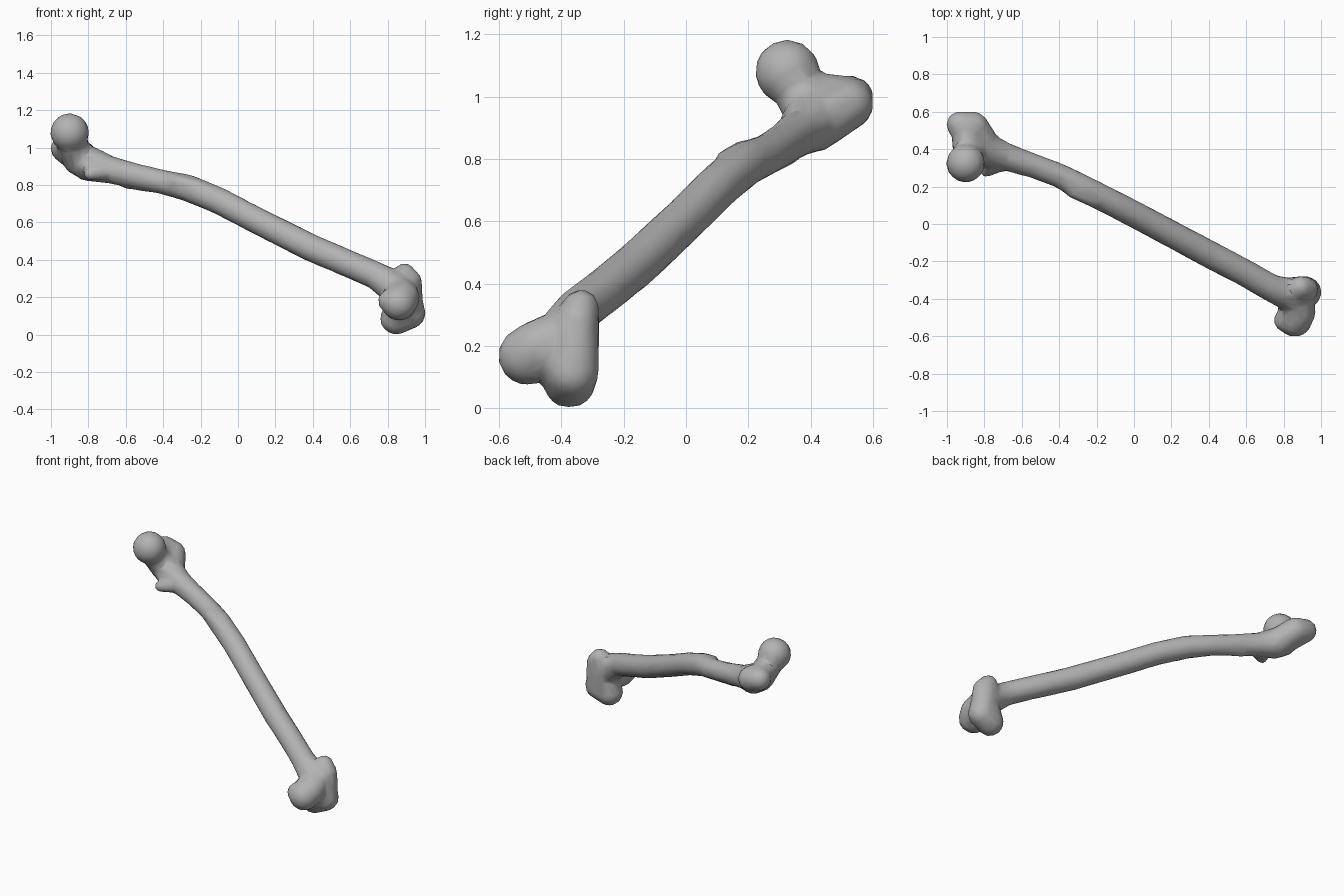
import bpy
import bmesh
import math
from mathutils import Matrix

cube = bpy.data.objects.get("Cube")
if cube:
    bpy.data.objects.remove(cube, do_unlink=True)

bone_grey = bpy.data.materials.new("bone_grey")
bone_grey.use_nodes = True
bone_grey.diffuse_color = (0.45, 0.45, 0.45, 1)
bsdf = bone_grey.node_tree.nodes["Principled BSDF"]
bsdf.inputs["Base Color"].default_value = (0.45, 0.45, 0.45, 1)
bsdf.inputs["Roughness"].default_value = 0.7

bm = bmesh.new()


def lobe(*balls):
    """Add one closed convex lump wrapped around balls given as (x, y, z, radius)."""
    part = bmesh.new()
    for x, y, z, r in balls:
        bmesh.ops.create_icosphere(part, subdivisions=3, radius=r,
                                   matrix=Matrix.Translation((x, y, z)))
    hull = bmesh.ops.convex_hull(part, input=part.verts[:])
    inside = {g for g in hull["geom_interior"] + hull["geom_unused"]
              if isinstance(g, bmesh.types.BMVert)}
    bmesh.ops.delete(part, geom=list(inside), context="VERTS")
    bmesh.ops.recalc_face_normals(part, faces=part.faces[:])
    mesh = bpy.data.meshes.new("lobe")
    part.to_mesh(mesh)
    part.free()
    bm.from_mesh(mesh)
    bpy.data.meshes.remove(mesh)


# Shaft: gently bowed chain of tapered segments
shaft = [
    (-0.80, 0.40, 0.915, 0.095),
    (-0.70, 0.365, 0.885, 0.075),
    (-0.55, 0.315, 0.85, 0.066),
    (-0.40, 0.26, 0.815, 0.065),
    (-0.27, 0.19, 0.785, 0.072),
    (-0.10, 0.105, 0.715, 0.072),
    (0.10, 0.0, 0.61, 0.072),
    (0.40, -0.16, 0.46, 0.074),
    (0.60, -0.265, 0.375, 0.073),
    (0.74, -0.345, 0.315, 0.074),
    (0.84, -0.38, 0.25, 0.09),
]
for a, b in zip(shaft, shaft[1:]):
    lobe(a, b)

# Ridges along the shaft
lobe((-0.33, 0.18, 0.82, 0.04), (-0.22, 0.13, 0.79, 0.04))
lobe((-0.60, 0.33, 0.81, 0.03), (-0.40, 0.27, 0.78, 0.03), (-0.3, 0.22, 0.78, 0.03))

# Ball head and neck
lobe((-0.90, 0.325, 1.08, 0.104))
lobe((-0.895, 0.35, 1.04, 0.08), (-0.85, 0.41, 0.94, 0.09))

# Large knob beside the head, merging into the shaft
lobe((-0.93, 0.53, 0.995, 0.073), (-0.86, 0.52, 0.975, 0.082),
     (-0.80, 0.41, 0.91, 0.09))
lobe((-0.89, 0.40, 1.0, 0.08), (-0.90, 0.51, 0.99, 0.078))

# Small knob under the neck
lobe((-0.79, 0.285, 0.86, 0.036), (-0.70, 0.335, 0.875, 0.05))

# Front knuckle of the lower joint
lobe((0.86, -0.51, 0.168, 0.094), (0.88, -0.47, 0.195, 0.092),
     (0.865, -0.37, 0.235, 0.09))
lobe((0.81, -0.515, 0.18, 0.063), (0.87, -0.5, 0.17, 0.085))

# Rear knuckle: upper lip and broad lower lobe
lobe((0.89, -0.338, 0.322, 0.06), (0.92, -0.35, 0.28, 0.065),
     (0.91, -0.355, 0.19, 0.078))
lobe((0.845, -0.375, 0.086, 0.086), (0.918, -0.365, 0.115, 0.085),
     (0.90, -0.36, 0.22, 0.078))

mesh = bpy.data.meshes.new("thigh_bone")
bm.to_mesh(mesh)
bm.free()
bone = bpy.data.objects.new("thigh_bone", mesh)
bpy.context.collection.objects.link(bone)

# Fuse the lobes, soften the joins and reduce to broad facets
fuse = bone.modifiers.new("fuse", "REMESH")
fuse.mode = "VOXEL"
fuse.voxel_size = 0.013
soften = bone.modifiers.new("soften", "SMOOTH")
soften.factor = 0.5
soften.iterations = 8
facets = bone.modifiers.new("facets", "DECIMATE")
facets.ratio = 0.08

bpy.ops.object.select_all(action="DESELECT")
bone.select_set(True)
bpy.context.view_layer.objects.active = bone
bpy.ops.object.convert(target="MESH")
bone.data.materials.clear()
bone.data.materials.append(bone_grey)
bpy.ops.object.shade_smooth_by_angle(angle=math.radians(30))
